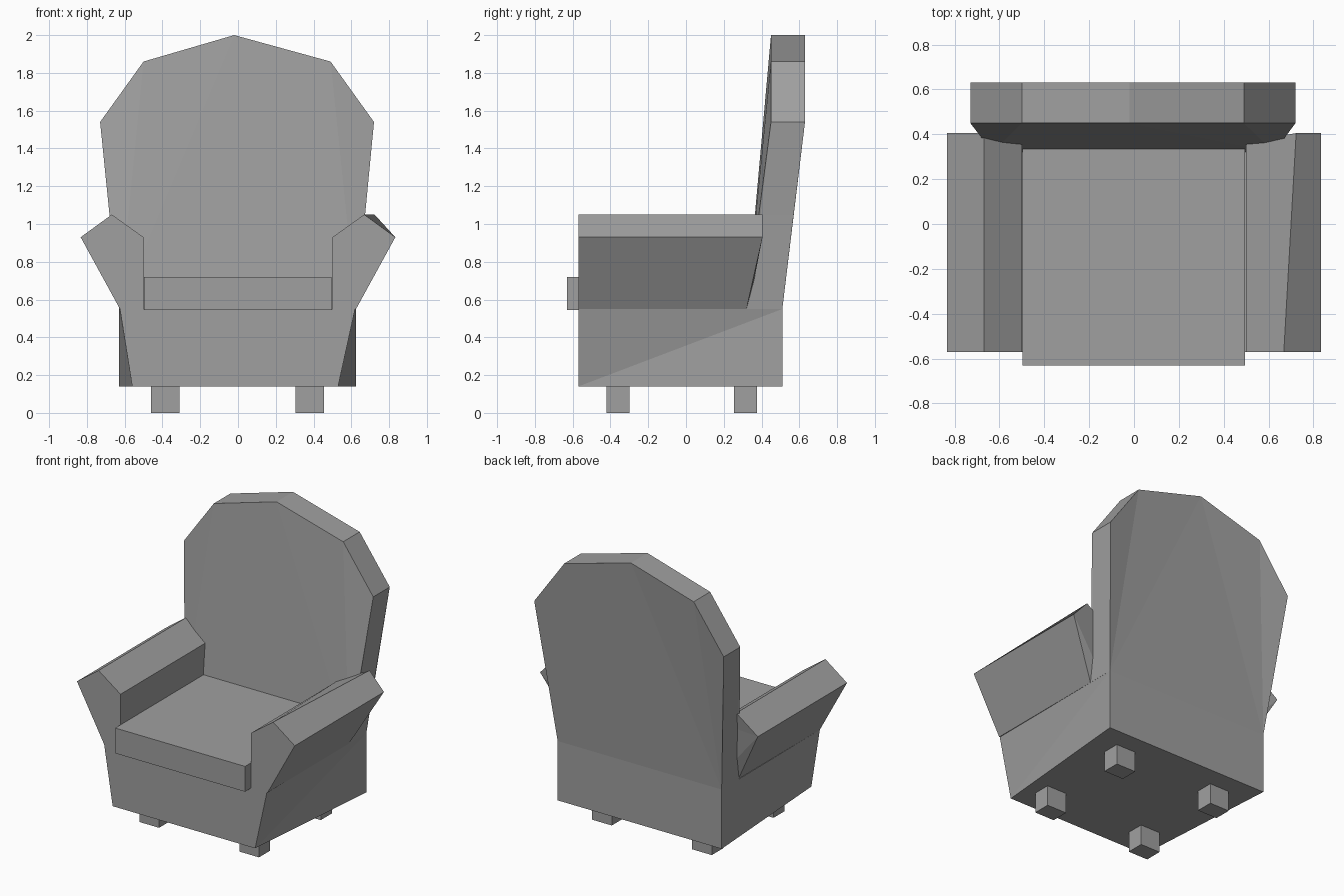
import bpy, bmesh
from mathutils import Vector

cube = bpy.data.objects.get("Cube")
if cube:
    bpy.data.objects.remove(cube, do_unlink=True)

# One plain upholstery colour
GREY = (0.35, 0.35, 0.35, 1.0)
mat = bpy.data.materials.new("grey_upholstery")
mat.use_nodes = True
mat.diffuse_color = GREY
mat.node_tree.nodes["Principled BSDF"].inputs["Base Color"].default_value = GREY


def finish(name, bm):
    bmesh.ops.recalc_face_normals(bm, faces=bm.faces)
    mesh = bpy.data.meshes.new(name)
    bm.to_mesh(mesh)
    bm.free()
    mesh.materials.append(mat)
    obj = bpy.data.objects.new(name, mesh)
    bpy.context.scene.collection.objects.link(obj)
    return obj


def loft(name, front, back, caps):
    """Join two matching loops with side faces; caps lists the end faces by index."""
    bm = bmesh.new()
    a = [bm.verts.new(p) for p in front]
    b = [bm.verts.new(p) for p in back]
    n = len(a)
    for i in range(n):
        j = (i + 1) % n
        bm.faces.new((a[i], a[j], b[j], b[i]))
    for loop in (a, b):
        for cap in caps:
            bm.faces.new([loop[i] for i in cap])
    return finish(name, bm)


def box(name, low, high):
    low, high = Vector(low), Vector(high)
    bm = bmesh.new()
    bmesh.ops.create_cube(bm, size=1)
    for v in bm.verts:
        v.co = (low + high) / 2 + v.co * (high - low)
    return finish(name, bm)


# Base: the front tapers in toward the floor, the back stays square
FRONT, REAR, FLOOR, RAIL = -0.57, 0.51, 0.14, 0.55
base_front = [(-0.56, FRONT, FLOOR), (0.53, FRONT, FLOOR),
              (0.62, FRONT, RAIL), (-0.625, FRONT, RAIL)]
base_back = [(-0.63, REAR, FLOOR), (0.625, REAR, FLOOR),
             (0.625, REAR, RAIL), (-0.63, REAR, RAIL)]
base = loft("base", base_front, base_back, [(0, 1, 2, 3)])
# Split the twisted sides along the rising diagonal
bm = bmesh.new()
bm.from_mesh(base.data)
bm.verts.ensure_lookup_table()
for low, high in ((0, 7), (1, 6)):
    bmesh.ops.connect_vert_pair(bm, verts=[bm.verts[low], bm.verts[high]])
bm.to_mesh(base.data)
bm.free()

# Backrest: leaning faceted arch, (x, z, front y, rear y)
arch = [(-0.63, RAIL, 0.32, REAR), (0.625, RAIL, 0.32, REAR),
        (0.67, 1.05, 0.395, 0.57), (0.72, 1.54, 0.45, 0.63),
        (0.49, 1.86, 0.45, 0.63), (-0.02, 2.0, 0.45, 0.63),
        (-0.5, 1.86, 0.45, 0.63), (-0.73, 1.54, 0.45, 0.63),
        (-0.675, 1.05, 0.395, 0.57)]
fan = [(0, 1, 5), (1, 4, 5), (1, 3, 4), (1, 2, 3),
       (0, 5, 6), (0, 6, 7), (0, 7, 8)]
loft("backrest", [(x, f, z) for x, z, f, r in arch],
     [(x, r, z) for x, z, f, r in arch], fan)

# Arms: flared profile, (x, z, rear y); the left ridge drifts outward
profile = [(0.5, RAIL, 0.33), (0.625, RAIL, 0.32), (0.833, 0.93, 0.405),
           (0.668, 1.05, 0.405), (0.5, 0.93, 0.37)]
for name, side, drift in (("right_arm", -1, 0), ("left_arm", 1, 0.055)):
    ends = [(side * x, FRONT, z) for x, z, y in profile]
    rear = [(side * (x + (drift if z > 1 else 0)), y, z) for x, z, y in profile]
    loft(name, ends, rear, [(0, 1, 2), (0, 2, 4), (2, 3, 4)])

# Seat cushion
box("seat_cushion", (-0.498, -0.63, 0.545), (0.495, 0.335, 0.72))

# Legs
for row, y in (("front", -0.36), ("back", 0.315)):
    for side, x in (("right", -0.385), ("left", 0.38)):
        box(f"{row}_{side}_leg", (x - 0.075, y - 0.06, 0),
            (x + 0.075, y + 0.06, FLOOR))
